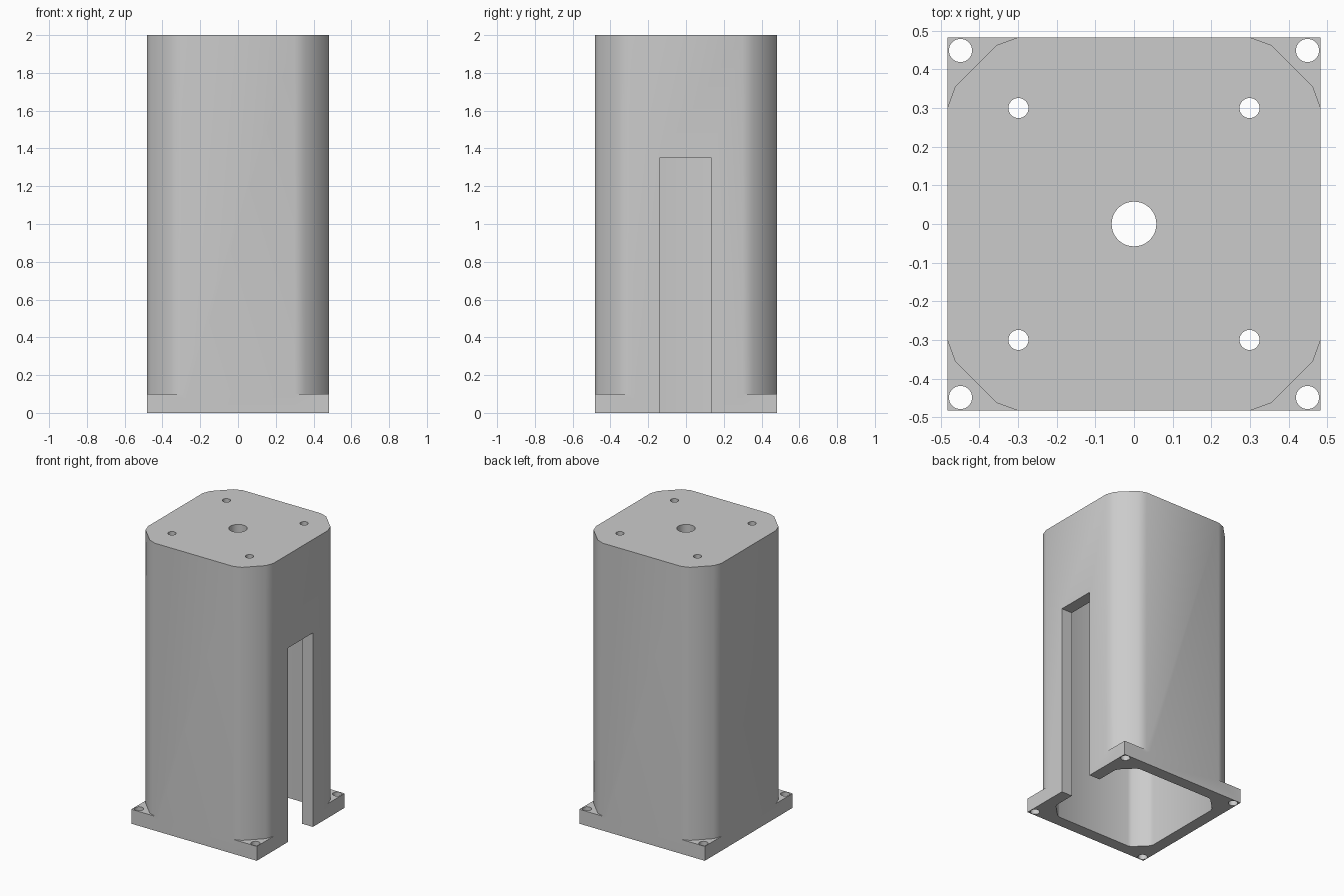
import bpy, bmesh
from math import tan, radians

cube = bpy.data.objects.get("Cube")
if cube:
    bpy.data.objects.remove(cube, do_unlink=True)

grey = bpy.data.materials.new("light grey")
grey.use_nodes = True
grey.diffuse_color = (0.6, 0.6, 0.6, 1)
grey.node_tree.nodes["Principled BSDF"].inputs["Base Color"].default_value = (0.6, 0.6, 0.6, 1)

HALF, WALL, TOP, FLANGE = 0.483, 0.083, 2.0, 0.1


def add_object(name, bm):
    bmesh.ops.recalc_face_normals(bm, faces=bm.faces)
    mesh = bpy.data.meshes.new(name)
    bm.to_mesh(mesh)
    bm.free()
    mesh.materials.append(grey)
    obj = bpy.data.objects.new(name, mesh)
    bpy.context.collection.objects.link(obj)
    return obj


def prism(name, corner, z0, z1):
    """Extrude an outline made of one corner repeated around four sides."""
    outline = []
    for turn in range(4):
        outline += corner
        corner = [(-y, x) for x, y in corner]
    bm = bmesh.new()
    face = bm.faces.new([bm.verts.new((x, y, z0)) for x, y in outline])
    top = bmesh.ops.extrude_face_region(bm, geom=[face])["geom"]
    bmesh.ops.translate(bm, vec=(0, 0, z1 - z0),
                        verts=[v for v in top if isinstance(v, bmesh.types.BMVert)])
    return add_object(name, bm)


def box(name, x0, x1, y0, y1, z0, z1):
    bm = bmesh.new()
    bmesh.ops.create_cube(bm, size=1)
    bmesh.ops.scale(bm, vec=(x1 - x0, y1 - y0, z1 - z0), verts=bm.verts)
    bmesh.ops.translate(bm, vec=((x0 + x1) / 2, (y0 + y1) / 2, (z0 + z1) / 2), verts=bm.verts)
    return add_object(name, bm)


def drill(name, x, y, z, radius):
    bm = bmesh.new()
    bmesh.ops.create_cone(bm, cap_ends=True, segments=32, radius1=radius, radius2=radius, depth=0.3)
    bmesh.ops.translate(bm, vec=(x, y, z), verts=bm.verts)
    return add_object(name, bm)


def combine(target, tool, operation):
    """Apply a boolean and remove the tool object."""
    tool.hide_render = True
    mod = target.modifiers.new("boolean", 'BOOLEAN')
    mod.operation, mod.solver, mod.object = operation, 'EXACT', tool
    bpy.context.view_layer.objects.active = target
    bpy.ops.object.modifier_apply(modifier=mod.name)
    bpy.data.objects.remove(tool, do_unlink=True)


# Outer column with softened corners, and its square mounting flange
side, mid_in, mid_out = 0.30, 0.355, 0.463
housing = prism("motor_mount_housing",
                [(HALF, side), (mid_out, mid_in), (mid_in, mid_out), (side, HALF)], 0, TOP)
combine(housing, box("flange", -HALF, HALF, -HALF, HALF, 0, FLANGE), 'UNION')

# Hollow interior, parallel to the outer wall
inner = HALF - WALL
inner_side = side - WALL * tan(radians(10))
cavity = prism("cavity", [(inner, inner_side), (0.391, 0.309), (0.309, 0.391), (inner_side, inner)],
               -0.1, TOP - WALL)
combine(housing, cavity, 'DIFFERENCE')

# Tall slot through one wall
combine(housing, box("slot", 0.2, 0.6, -0.141, 0.134, -0.1, 1.35), 'DIFFERENCE')

# Centre bore, four top screw holes and four flange holes
combine(housing, drill("centre_bore", 0, 0, TOP, 0.058), 'DIFFERENCE')
for sx in (-1, 1):
    for sy in (-1, 1):
        combine(housing, drill("top_hole", 0.299 * sx, 0.3 * sy, TOP, 0.026), 'DIFFERENCE')
        combine(housing, drill("flange_hole", 0.449 * sx, 0.449 * sy, FLANGE / 2, 0.03), 'DIFFERENCE')

# Smooth corners, crisp edges
bpy.ops.object.select_all(action='DESELECT')
housing.select_set(True)
bpy.context.view_layer.objects.active = housing
bpy.ops.object.shade_smooth_by_angle(angle=radians(30))
